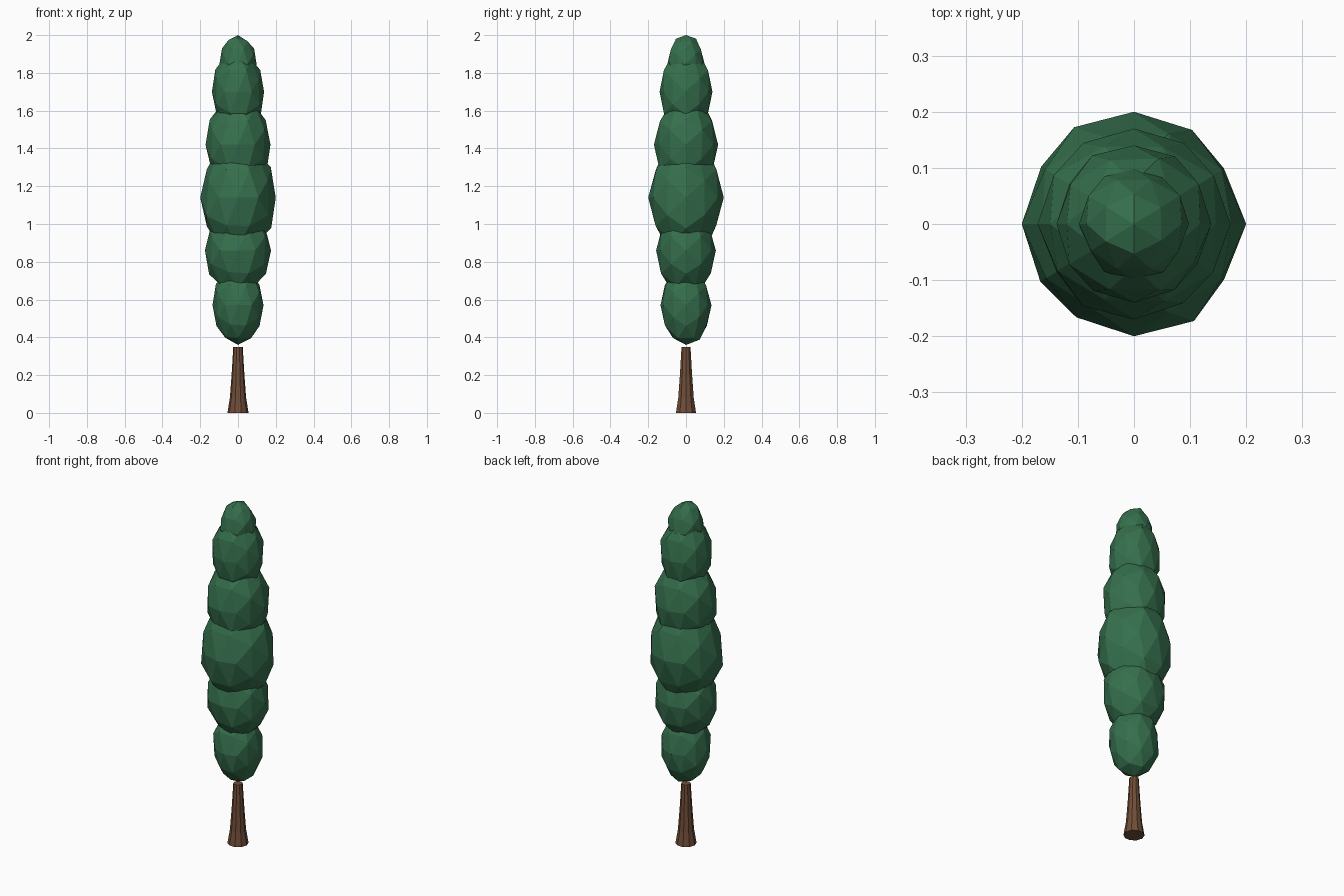
import bpy, bmesh, math, random
from mathutils import Vector

if "Cube" in bpy.data.objects:
    bpy.data.objects.remove(bpy.data.objects["Cube"])

random.seed(4)


def material(name, rgb):
    m = bpy.data.materials.new(name)
    m.diffuse_color = (*rgb, 1)
    m.use_nodes = True
    m.node_tree.nodes["Principled BSDF"].inputs["Base Color"].default_value = m.diffuse_color
    return m


GREEN = material("leaf green", (0.036, 0.160, 0.074))
BROWN = material("bark brown", (0.165, 0.075, 0.040))


def finish(bm, name, mat):
    bmesh.ops.recalc_face_normals(bm, faces=bm.faces[:])
    me = bpy.data.meshes.new(name)
    bm.to_mesh(me)
    bm.free()
    me.materials.append(mat)
    ob = bpy.data.objects.new(name, me)
    bpy.context.collection.objects.link(ob)
    return ob


def ball_points():
    """Corners and edge midpoints of an icosahedron aligned to the axes."""
    t = (1 + math.sqrt(5)) / 2
    base = []
    for a in (-1, 1):
        for b in (-t, t):
            base += [Vector((a, b, 0)), Vector((0, a, b)), Vector((b, 0, a))]
    pts = list(base)
    for i, p in enumerate(base):
        for q in base[:i]:
            if (p - q).length < 2.1:
                pts.append((p + q) / 2)
    return [p.normalized() for p in pts]


def clump(name, z, rx, ry, h, jitter=0.035):
    bm = bmesh.new()
    for p in ball_points():
        bm.verts.new(p)
    bmesh.ops.convex_hull(bm, input=bm.verts[:])
    for v in bm.verts:
        # slightly uneven surface, leaving the axis points in place
        if max(abs(c) for c in v.co) < 0.99:
            v.co *= 1 + random.uniform(-jitter, jitter)
        v.co = Vector((v.co.x * rx, v.co.y * ry, z + v.co.z * h))
    return finish(bm, name, GREEN)


# Foliage: stacked faceted clumps (height, x radius, y radius, half height)
CLUMPS = [
    (0.57, 0.135, 0.135, 0.21),
    (0.86, 0.175, 0.158, 0.235),
    (1.14, 0.200, 0.200, 0.30),
    (1.42, 0.172, 0.170, 0.25),
    (1.70, 0.138, 0.140, 0.22),
    (1.85, 0.098, 0.098, 0.15),
]
for i, c in enumerate(CLUMPS):
    clump(f"foliage_clump_{i + 1}", *c)

# Trunk: flared at the ground
SIDES = 10
bm = bmesh.new()
rings = []
for r, z in [(0.056, 0), (0.043, 0.08), (0.034, 0.2), (0.025, 0.35)]:
    rings.append([bm.verts.new((r * math.cos(k * math.tau / SIDES),
                                r * math.sin(k * math.tau / SIDES), z))
                  for k in range(SIDES)])
for lo, hi in zip(rings, rings[1:]):
    for k in range(SIDES):
        n = (k + 1) % SIDES
        bm.faces.new((lo[k], lo[n], hi[n], hi[k]))
bm.faces.new(rings[0])
bm.faces.new(rings[-1])
finish(bm, "trunk", BROWN)
